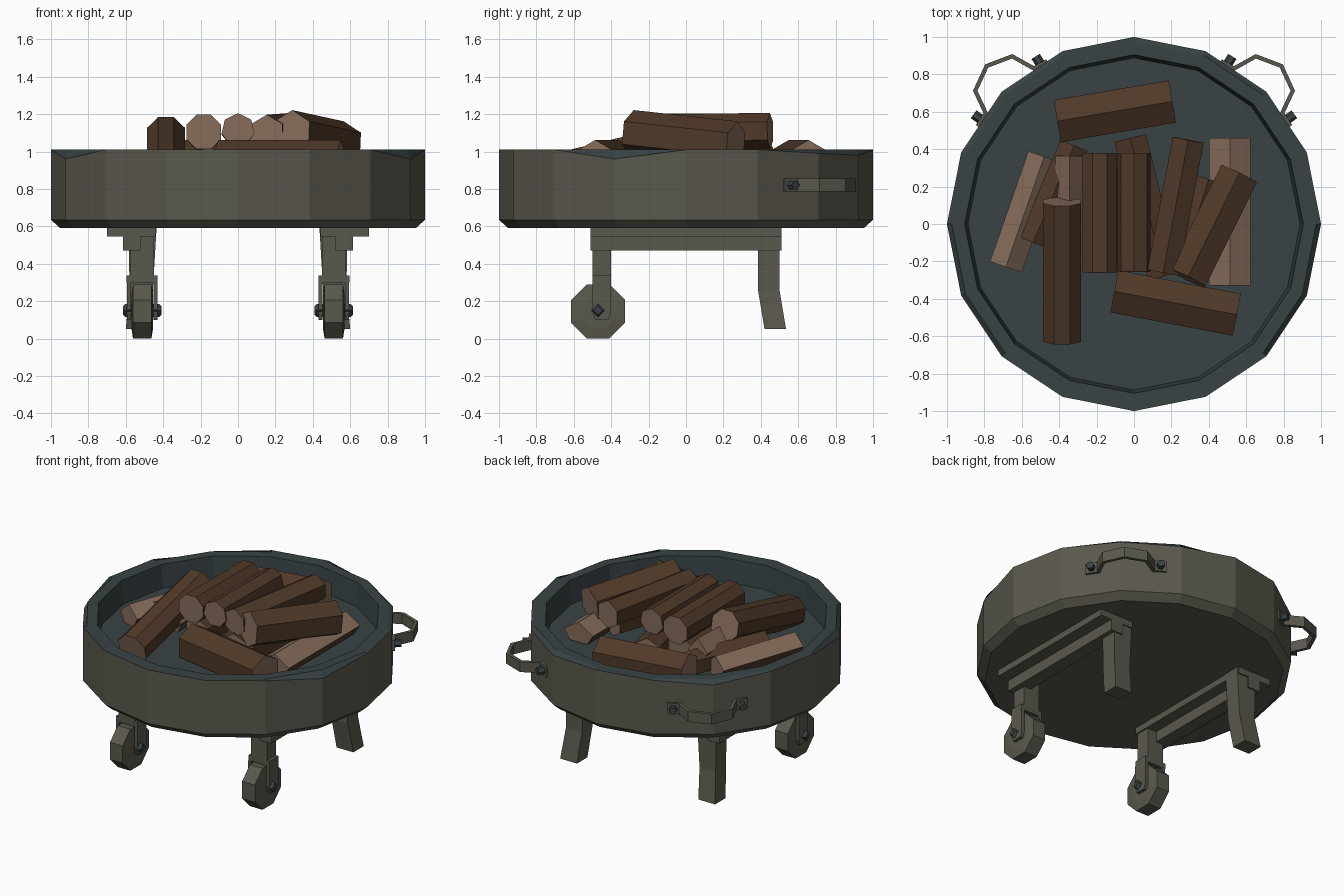
import bpy, bmesh, math
from mathutils import Vector

if "Cube" in bpy.data.objects:
    bpy.data.objects.remove(bpy.data.objects["Cube"])

def lin(c):
    c /= 255
    return c / 12.92 if c <= 0.04045 else ((c + 0.055) / 1.055) ** 2.4

def material(name, rgb):
    m = bpy.data.materials.new(name)
    m.diffuse_color = (*[lin(c) for c in rgb], 1)
    m.use_nodes = True
    m.node_tree.nodes["Principled BSDF"].inputs["Base Color"].default_value = m.diffuse_color
    return m

IRON = material("olive iron", (90, 88, 77))
SLATE = material("slate metal", (56, 66, 68))
BARK = material("bark brown", (80, 57, 40))
WOOD = material("cut wood", (134, 108, 90))

def finish(name, bm, mats):
    bmesh.ops.recalc_face_normals(bm, faces=bm.faces)
    me = bpy.data.meshes.new(name)
    bm.to_mesh(me)
    bm.free()
    for m in mats:
        me.materials.append(m)
    ob = bpy.data.objects.new(name, me)
    bpy.context.collection.objects.link(ob)
    return ob

def loft(name, rings, mats, side_mat=lambda k, i: 0, caps=(0, 0)):
    """Skin closed rings of points; material by ring number and side."""
    bm = bmesh.new()
    vs = [[bm.verts.new(p) for p in r] for r in rings]
    n = len(rings[0])
    for k in range(len(vs) - 1):
        for i in range(n):
            j = (i + 1) % n
            f = bm.faces.new((vs[k][i], vs[k][j], vs[k + 1][j], vs[k + 1][i]))
            f.material_index = side_mat(k, i)
    for r, m in ((vs[0], caps[0]), (vs[-1], caps[1])):
        bm.faces.new(r).material_index = m
    return finish(name, bm, mats)

def rect(x0, x1, y0, y1, z):
    return [(x0, y0, z), (x1, y0, z), (x1, y1, z), (x0, y1, z)]

def box(name, x0, x1, y0, y1, z0, z1, mat=IRON):
    return loft(name, [rect(x0, x1, y0, y1, z0), rect(x0, x1, y0, y1, z1)], [mat])

def disc_x(name, c, h, r, n, turn, mat):
    """Prism along x, optional hub step through a list of (offset, radius)."""
    rings = [[(c[0] + o, c[1] + q * math.cos(turn + i * math.tau / n),
               c[2] + q * math.sin(turn + i * math.tau / n)) for i in range(n)]
             for o, q in ((-h, r * .62), (-h * .85, r), (h * .85, r), (h, r * .62))]
    return loft(name, rings, [mat])

# Fire bowl: sixteen sides, with a few chipped rim corners
TOP = 1.01
CHIPS = {15: .05, 9: .05, 3: .03, 2: .02, 6: .03}
profile = [(.95, .59), (1, .635), (1, TOP), (.975, TOP), (.905, TOP), (.888, .85)]
rings = []
for k, (r, z) in enumerate(profile):
    rings.append([(r * math.cos(i * math.tau / 16), r * math.sin(i * math.tau / 16),
                   z - (CHIPS.get(i, 0) if k == 2 else 0)) for i in range(16)])
loft("fire_bowl", rings, [IRON, SLATE], lambda k, i: int(k >= 2), (0, 1))

for s, side in ((-1, "left"), (1, "right")):
    def X(a, b):
        return (a, b) if s > 0 else (-b, -a)

    # Angle-iron rail under the bowl
    box(side + "_rail_flange", *X(.44, .70), -.51, .51, .545, .60)
    box(side + "_rail_web", *X(.52, .615), -.51, .51, .47, .545)

    # Bent back leg
    loft(side + "_back_leg", [rect(*X(.47, .60), .42, .535, .05),
                              rect(*X(.455, .58), .385, .50, .26),
                              rect(*X(.435, .585), .385, .50, .60)], [IRON])

    # Front caster: stem, fork, wheel and axle bolt
    cx = s * .512
    box(side + "_caster_stem", *X(.45, .575), -.50, -.40, .33, .60)
    box(side + "_fork_bridge", *X(.43, .595), -.50, -.40, .30, .337)
    for o, tag in ((-.0715, "a"), (.0715, "b")):
        loft(f"{side}_fork_plate_{tag}",
             [rect(cx + o - .011, cx + o + .011, -.485, -.415, .10),
              rect(cx + o - .011, cx + o + .011, -.50, -.40, .14),
              rect(cx + o - .011, cx + o + .011, -.50, -.40, .30)], [IRON])
    disc_x(side + "_wheel", (cx, -.47, .145), .058, .157, 8, math.pi / 8, IRON)
    disc_x(side + "_axle_bolt", (cx, -.47, .15), .104, .036, 4, 0, SLATE)

    # Strap handle on the back quarter, bent round a short path
    a = math.radians(47)
    nd = Vector((s * math.cos(a), math.sin(a), 0))
    td = Vector((s * math.sin(a), -math.cos(a), 0))
    half = [(.952, -.255), (.975, -.175), (1.10, -.135)]
    path = half + [(1.155, 0)] + [(n, -t) for n, t in reversed(half)]
    rings = []
    for i, (n, t) in enumerate(path):
        p0, p1 = path[max(i - 1, 0)], path[min(i + 1, 6)]
        d = Vector((p1[0] - p0[0], p1[1] - p0[1])).normalized()
        off = Vector((d.y, -d.x)) * .012
        A = nd * (n + off.x) + td * (t + off.y)
        B = nd * (n - off.x) + td * (t - off.y)
        rings.append([(p.x, p.y, z) for p, z in ((A, .785), (B, .785), (B, .857), (A, .857))])
    loft(side + "_handle", rings, [IRON])
    for t, tag in ((-.215, "a"), (.215, "b")):
        m = Vector((.2, 1 if t > 0 else -1))
        out = (nd + td * (.2 if t > 0 else -.2)).normalized()
        al = Vector((-out.y, out.x, 0))
        c = nd * .955 + td * t + Vector((0, 0, .82))
        rings = [[c + out * o + al * (.026 * math.cos(k * math.tau / 6))
                  + Vector((0, 0, .026 * math.sin(k * math.tau / 6))) for k in range(6)]
                 for o in (0, .06)]
        loft(f"{side}_handle_bolt_{tag}", rings, [SLATE])

# Firewood: cross-sections are (sideways, up) points
def round_section(r, n, turn=0):
    return [(r * math.sin(turn + i * math.tau / n), r * math.cos(turn + i * math.tau / n))
            for i in range(n)]

def split_section(w, h):
    return [(-w, 0), (0, h), (w, 0), (w * .6, -.07), (-w * .6, -.07)]

def log(name, p0, p1, section, wood_sides=()):
    p0, p1 = Vector(p0), Vector(p1)
    d = (p1 - p0).normalized()
    side = d.cross(Vector((0, 0, 1))).normalized()
    up = side.cross(d)
    rings = [[p + side * u + up * v for u, v in section] for p in (p0, p1)]
    loft(name, rings, [BARK, WOOD], lambda k, i: int(i in wood_sides), (1, 1))

hexa = round_section(.132, 6)
# Logs lying on the bowl floor
log("back_log", (-.41, .55, .93), (.205, .655, .93), hexa)
log("front_log", (-.105, -.36, .93), (.55, -.485, .93), hexa)
log("left_split_log", (-.48, .36, .92), (-.685, -.23, .92), split_section(.09, .07), (0, 1))
log("right_split_log", (.512, .46, .93), (.512, -.33, .93), split_section(.112, .07), (0, 1))
log("lower_log_1", (-.54, -.10, .92), (-.32, .42, .92), round_section(.09, 6))
log("lower_log_2", (-.02, .46, .93), (.16, -.28, .93), round_section(.10, 6))
log("lower_log_3", (.40, .24, .94), (.24, -.26, .94), round_section(.09, 6))
log("lower_log_4", (-.16, .30, .93), (-.16, -.22, .93), round_section(.10, 6))
log("centre_split_log", (-.345, .365, .99), (-.345, -.24, .97), split_section(.075, .09), (0, 1))
# Logs piled on top
log("pile_log_1", (-.183, .38, 1.10), (-.183, -.26, 1.105), round_section(.10, 8, math.pi / 8))
log("pile_log_2", (.0, .38, 1.11), (.0, -.255, 1.115), round_section(.09, 7))
log("pile_log_3", (.29, .45, 1.11), (.155, -.26, 1.10), round_section(.097, 6))
log("pile_log_4", (.56, .265, 1.04), (.285, -.29, 1.10), round_section(.122, 6))
log("leaning_log", (-.385, .12, 1.085), (-.385, -.62, .905), round_section(.11, 8, math.pi / 8))
